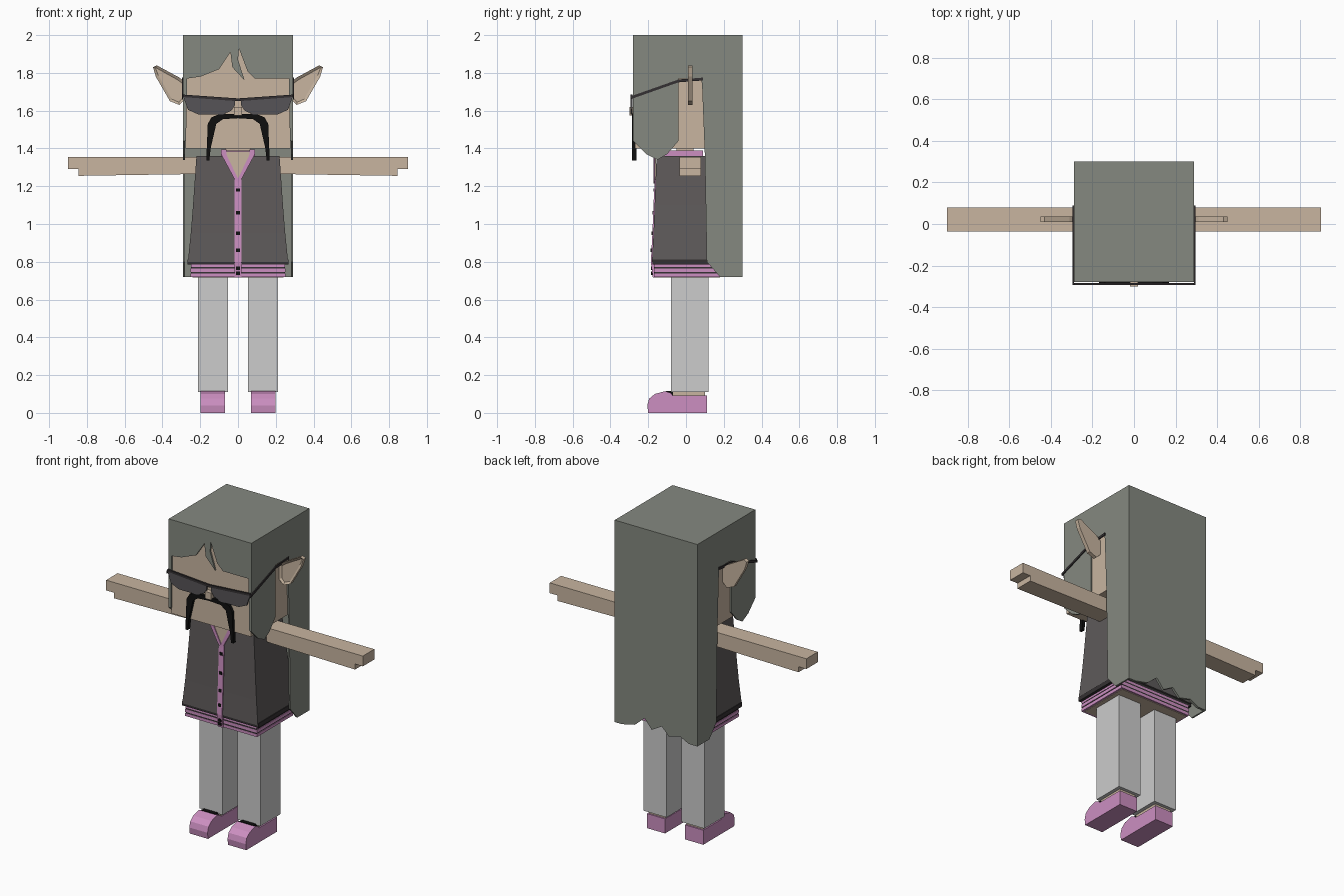
import bpy, bmesh
from mathutils import Vector

cube = bpy.data.objects.get("Cube")
if cube:
    bpy.data.objects.remove(cube, do_unlink=True)


def material(name, rgb):
    lin = [((c / 255 + 0.055) / 1.055) ** 2.4 for c in rgb] + [1]
    m = bpy.data.materials.new(name)
    m.use_nodes = True
    m.diffuse_color = lin
    m.node_tree.nodes["Principled BSDF"].inputs["Base Color"].default_value = lin
    return m


SKIN = material("skin", (200, 181, 160))
HAIR = material("grey_green_hair", (133, 137, 128))
JACKET = material("charcoal_cloth", (94, 90, 90))
PINK = material("pink", (204, 143, 193))
TROUSER = material("light_grey_cloth", (204, 204, 204))
BLACK = material("black", (15, 15, 15))
LENS = material("smoked_lens", (86, 84, 87))
DARK = material("dark_trim", (52, 48, 50))


def finish(bm, name, mat):
    bmesh.ops.recalc_face_normals(bm, faces=bm.faces)
    me = bpy.data.meshes.new(name)
    bm.to_mesh(me)
    bm.free()
    me.materials.append(mat)
    ob = bpy.data.objects.new(name, me)
    bpy.context.collection.objects.link(ob)
    return ob


def prism(name, pts, axis, a, b, mat, inset=0):
    """Extrude an outline: along x the points are (y, z), along y they are (x, z)."""
    bm = bmesh.new()
    place = (lambda p, t: (t, *p)) if axis == "x" else (lambda p, t: (p[0], t, p[1]))
    face = bm.faces.new([bm.verts.new(place(p, a)) for p in pts])
    out = bmesh.ops.extrude_face_region(bm, geom=[face])["geom"]
    move = Vector(place((0, 0), b - a))
    bmesh.ops.translate(bm, vec=move, verts=[v for v in out if isinstance(v, bmesh.types.BMVert)])
    if inset:
        bmesh.ops.recalc_face_normals(bm, faces=bm.faces)
        bmesh.ops.inset_region(bm, faces=[face], thickness=inset)
        bmesh.ops.translate(bm, vec=move * 0.4, verts=face.verts)
    return finish(bm, name, mat)


def box(name, x, y, z, mat):
    return prism(name, [(x[0], z[0]), (x[1], z[0]), (x[1], z[1]), (x[0], z[1])], "y", *y, mat)


def loft(name, rings, mat):
    """Stack rectangles given as (z, half width, front y, back y)."""
    bm = bmesh.new()
    loops = [[bm.verts.new(p) for p in ((-w, f, z), (w, f, z), (w, b, z), (-w, b, z))]
             for z, w, f, b in rings]
    for lo, hi in zip(loops, loops[1:]):
        for i in range(4):
            j = (i + 1) % 4
            bm.faces.new((lo[i], lo[j], hi[j], hi[i]))
    bm.faces.new(loops[0])
    bm.faces.new(loops[-1])
    return finish(bm, name, mat)


def mirror(pts, s):
    return [(x * s, z) for x, z in pts]


# Head, neck and nose
box("head", (-.279, .279), (-.269, .28), (1.4, 1.97), SKIN)
box("neck", (-.07, .07), (-.05, .04), (1.3, 1.42), SKIN)
box("nose", (-.02, .02), (-.3, -.26), (1.575, 1.62), SKIN)

# Hair shell: crown, fringe, back curtain, sides with an ear gap
box("hair_crown", (-.29, .29), (-.28, .3), (1.97, 2), HAIR)
prism("hair_fringe", [(-.29, 2), (-.29, 1.44), (-.275, 1.44), (-.27, 1.77), (-.2, 1.78),
                      (-.1, 1.82), (-.04, 1.91), (-.03, 1.83), (.035, 1.76), (0, 1.87),
                      (.005, 1.93), (.05, 1.81), (.09, 1.77), (.27, 1.77), (.275, 1.44),
                      (.29, 1.44), (.29, 2)], "y", -.28, -.27, HAIR)
prism("hair_back", [(.29, 2), (.29, .72), (.24, .72), (.15, .74), (.08, .8), (.03, .74),
                    (-.04, .78), (-.09, .73), (-.17, .75), (-.23, .72), (-.29, .72),
                    (-.29, 2)], "y", .285, .3, HAIR)
side = [(-.28, 2), (.3, 2), (.3, .72), (.18, .72), (.11, .8), (.1, 1.36), (.085, 1.74),
        (.08, 1.77), (-.04, 1.77), (-.04, 1.44), (-.1, 1.37), (-.15, 1.34), (-.21, 1.37),
        (-.28, 1.44)]

# Outlines for the mirrored parts
ear = [(.28, 1.75), (.31, 1.775), (.43, 1.84), (.45, 1.83), (.435, 1.78), (.36, 1.65),
       (.31, 1.63), (.28, 1.66)]
lens = [(.29, 1.675), (.015, 1.655), (.015, 1.63), (.035, 1.6), (.08, 1.58), (.21, 1.58),
        (.265, 1.605)]
temple = [(-.295, 1.675), (-.04, 1.765), (.09, 1.775), (.09, 1.76), (-.04, 1.75), (-.295, 1.66)]
whisker = [(0, 1.58), (.09, 1.585), (.14, 1.565), (.16, 1.53), (.168, 1.335), (.152, 1.335),
           (.145, 1.4), (.115, 1.53), (.08, 1.555), (0, 1.56)]
arm = [(.2, 1.355), (.9, 1.355), (.9, 1.29), (.845, 1.29), (.845, 1.255), (.2, 1.265)]
shoe = [(-.2, 0), (-.205, .04), (-.195, .075), (-.165, .1), (-.11, .115), (-.08, .105),
        (-.07, .092), (.11, .092), (.11, 0)]
neck_trim = [(0, 1.24), (0, 1.215), (.02, 1.24), (.09, 1.37), (.09, 1.395), (.06, 1.395),
             (.06, 1.365)]

for s, n in ((1, "left"), (-1, "right")):
    prism(n + "_hair_side", side, "x", s * .28, s * .29, HAIR)
    prism(n + "_ear", mirror(ear, s), "y", .01, .035, SKIN, .015)
    prism(n + "_lens", mirror(lens, s), "y", -.293, -.284, LENS)
    prism(n + "_brow_bar", mirror([(0, 1.665), (.29, 1.685), (.29, 1.672), (0, 1.65)], s),
          "y", -.295, -.284, DARK)
    prism(n + "_temple_arm", temple, "x", s * .29, s * .296, DARK)
    prism(n + "_moustache", mirror(whisker, s), "y", -.287, -.262, BLACK)
    prism(n + "_arm", mirror(arm, s), "y", -.035, .08, SKIN)
    prism(n + "_neck_trim", mirror(neck_trim, s), "y", -.172, -.163, PINK)
    # Trouser leg, ankle and shoe
    box(n + "_trouser_leg", (s * .052, s * .213), (-.08, .12), (.11, .76), TROUSER)
    box(n + "_ankle", (s * .075, s * .19), (-.07, .1), (.08, .115), SKIN)
    prism(n + "_shoe", shoe, "x", s * .07, s * .198, PINK)
    box(n + "_shoe_tongue", (s * .085, s * .183), (-.105, -.07), (.09, .117), BLACK)

# Jacket body, collar and open neck
loft("jacket", [(.8, .265, -.18, .2), (.95, .25, -.172, .18), (1.1, .238, -.166, .16),
                (1.36, .22, -.156, .13)], JACKET)
box("collar", (-.09, .09), (-.12, .09), (1.35, 1.388), PINK)
prism("open_neck", [(-.07, 1.385), (0, 1.235), (.07, 1.385)], "y", -.167, -.158, SKIN)

# Waistband and striped hem
for i, (z0, z1, w, mat) in enumerate([(.785, .812, .268, DARK), (.772, .785, .25, PINK),
                                      (.764, .772, .248, DARK), (.746, .764, .252, PINK),
                                      (.738, .746, .248, DARK), (.72, .738, .252, PINK)]):
    box(f"hem_band_{i + 1}", (-w, w), (-.415 * w - .066, .19), (z0, z1), mat)
box("hips", (-.24, .24), (-.155, .18), (.717, .73), SKIN)

# Button strip
prism("button_strip", [(-.166, 1.235), (-.172, 1.1), (-.178, .95), (-.186, .8), (-.176, .718),
                       (-.15, .718), (-.15, 1.235)], "x", -.018, .018, PINK)
for i, (z, y) in enumerate([(1.18, -.173), (1.06, -.178), (.95, -.182), (.86, -.187),
                            (.765, -.186), (.74, -.184)]):
    box(f"button_{i + 1}", (-.01, .01), (y, y + .015), (z - .009, z + .009), BLACK)
